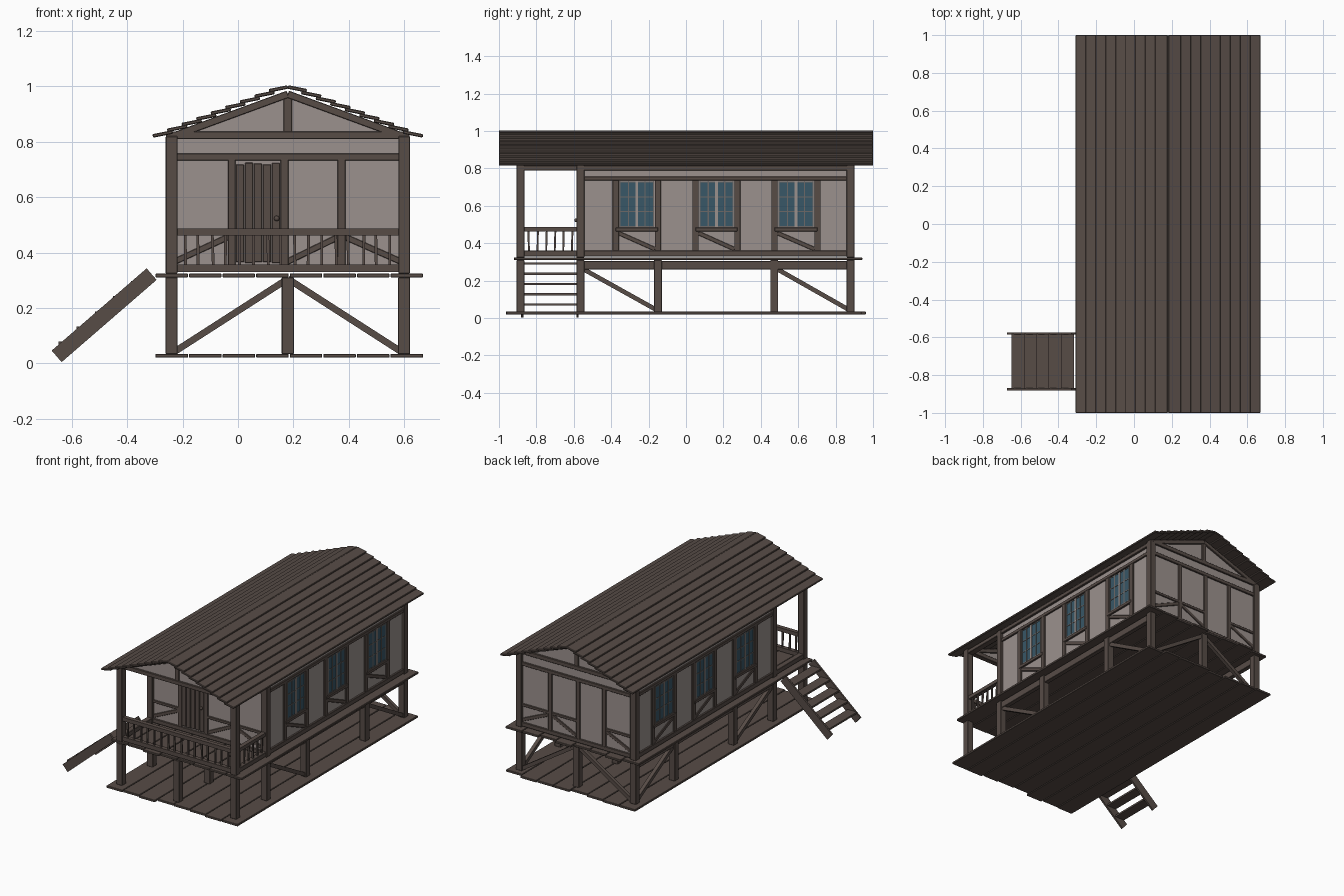
import bpy, bmesh, random
from mathutils import Vector, Matrix

random.seed(4)
if "Cube" in bpy.data.objects:
    bpy.data.objects.remove(bpy.data.objects["Cube"])


def material(name, rgb):
    m = bpy.data.materials.new(name)
    m.use_nodes = True
    m.diffuse_color = (*rgb, 1)
    m.node_tree.nodes["Principled BSDF"].inputs["Base Color"].default_value = (*rgb, 1)
    return m


WOOD = material("dark brown wood", (0.095, 0.072, 0.062))
PLASTER = material("warm grey plaster", (0.33, 0.285, 0.27))
GLASS = material("blue glass", (0.04, 0.095, 0.135))
MUNTIN = material("grey window bars", (0.15, 0.14, 0.135))

X, Y = Vector((1, 0, 0)), Vector((0, 1, 0))
CX = 0.18                     # house axis
LEFT, RIGHT = -0.24, 0.60     # wall planes
PORCH, FRONT, BACK = -0.885, -0.565, 0.88


class Part:
    """Collects bars and boxes into one named object."""

    def __init__(self, name, mat, bevel=0.0):
        self.name, self.mat, self.bevel = name, mat, bevel
        self.bm = bmesh.new()

    def box(self, x0, x1, y0, y1, z0, z1):
        size = Matrix.Diagonal((x1 - x0, y1 - y0, z1 - z0, 1))
        mid = Matrix.Translation(((x0 + x1) / 2, (y0 + y1) / 2, (z0 + z1) / 2))
        bmesh.ops.create_cube(self.bm, size=1, matrix=mid @ size)

    def bar(self, a, b, width, depth, side):
        """Straight bar from a to b; depth is measured along the side axis."""
        a, b = Vector(a), Vector(b)
        d = b - a
        n = d.normalized().cross(side)
        m = Matrix((side * depth, n * width, d)).transposed().to_4x4()
        m.translation = (a + b) / 2
        bmesh.ops.create_cube(self.bm, size=1, matrix=m)

    def prism(self, outline, y0, y1):
        face = self.bm.faces.new([self.bm.verts.new((x, y0, z)) for x, z in outline])
        out = bmesh.ops.extrude_face_region(self.bm, geom=[face])["geom"]
        moved = [v for v in out if isinstance(v, bmesh.types.BMVert)]
        bmesh.ops.translate(self.bm, verts=moved, vec=(0, y1 - y0, 0))

    def done(self):
        bmesh.ops.recalc_face_normals(self.bm, faces=self.bm.faces)
        mesh = bpy.data.meshes.new(self.name)
        self.bm.to_mesh(mesh)
        self.bm.free()
        mesh.materials.append(self.mat)
        ob = bpy.data.objects.new(self.name, mesh)
        bpy.context.collection.objects.link(ob)
        if self.bevel:
            mod = ob.modifiers.new("worn edges", "BEVEL")
            mod.width, mod.segments = self.bevel, 1
        return ob


# Plank decks with uneven board ends
def deck(name, z, y0, y1, count=8):
    p = Part(name, WOOD, 0.002)
    step = 0.97 / count
    for i in range(count):
        x = -0.30 + i * step
        p.box(x + 0.002, x + step - 0.002, y0 + random.uniform(0, 0.03),
              y1 - random.uniform(0, 0.03), z, z + 0.014)
    p.done()


deck("ground_deck", 0.02, -0.965, 0.965)
deck("house_floor", 0.31, -0.93, 0.945)

# Stilts, floor beams and stilt braces
p = Part("stilts", WOOD, 0.002)
for x in (LEFT, CX, RIGHT):
    for y in (PORCH, FRONT, -0.15, 0.472, BACK):
        p.box(x - 0.022, x + 0.022, y - 0.021, y + 0.021, 0.034, 0.31)
p.done()
p = Part("floor_beams", WOOD, 0.002)
for x in (LEFT, RIGHT):
    p.box(x - 0.015, x + 0.015, FRONT, BACK, 0.26, 0.305)
p.done()
p = Part("stilt_braces", WOOD)
for x in (LEFT, RIGHT):
    for a, b in ((FRONT, -0.15), (0.472, BACK)):
        p.bar((x, a + 0.01, 0.265), (x, b - 0.01, 0.045), 0.024, 0.024, X)
for x in (LEFT, RIGHT):
    p.bar((CX, BACK, 0.305), (x, BACK, 0.035), 0.024, 0.024, Y)
p.done()

# Corner posts
p = Part("corner_posts", WOOD, 0.002)
for x in (LEFT, RIGHT):
    for y in (PORCH, FRONT, BACK):
        p.box(x - 0.021, x + 0.021, y - 0.021, y + 0.021, 0.324, 0.82)
p.done()

# Plaster walls and gables
p = Part("plaster_walls", PLASTER)
for x in (LEFT, RIGHT):
    p.box(x - 0.006, x + 0.006, FRONT, BACK, 0.33, 0.83)
for y in (FRONT, BACK):
    p.box(LEFT, RIGHT, y - 0.006, y + 0.006, 0.33, 0.83)
p.done()
p = Part("plaster_gables", PLASTER)
for y in (PORCH, BACK):
    p.prism([(LEFT, 0.82), (RIGHT, 0.82), (CX, 0.975)], y - 0.006, y + 0.006)
p.done()

# Gable timbers: tie beam, rafters and king post
p = Part("gable_timbers", WOOD, 0.002)
for y in (PORCH, BACK):
    p.box(LEFT - 0.02, RIGHT + 0.02, y - 0.017, y + 0.017, 0.81, 0.837)
    p.box(CX - 0.015, CX + 0.015, y - 0.014, y + 0.014, 0.83, 0.975)
    for x in (LEFT, RIGHT):
        p.bar((x, y, 0.818), (CX, y, 0.972), 0.026, 0.034, Y)
p.done()

# Side wall framing
p = Part("side_wall_timbers", WOOD, 0.002)
STUDS = (-0.376, -0.15, 0.051, 0.275, 0.473, 0.703)
BAYS = list(zip(STUDS[::2], STUDS[1::2]))
for x in (LEFT, RIGHT):
    p.box(x - 0.02, x + 0.02, PORCH, BACK, 0.79, 0.815)
    p.box(x - 0.016, x + 0.016, FRONT, BACK, 0.735, 0.757)
    p.box(x - 0.018, x + 0.018, PORCH, BACK, 0.33, 0.36)
    for y in STUDS:
        p.box(x - 0.015, x + 0.015, y - 0.017, y + 0.017, 0.35, 0.745)
    for a, b in BAYS:
        p.box(x - 0.018, x + 0.018, a, b, 0.464, 0.484)
        p.bar((x, a + 0.015, 0.455), (x, b - 0.015, 0.368), 0.022, 0.024, X)
p.done()

# Front and back wall framing
p = Part("end_wall_timbers", WOOD, 0.002)
for y in (FRONT, BACK):
    p.box(LEFT, RIGHT, y - 0.016, y + 0.016, 0.733, 0.757)
    p.box(LEFT, RIGHT, y - 0.016, y + 0.016, 0.33, 0.357)
    for x in (-0.023, 0.168, 0.374):
        p.box(x - 0.014, x + 0.014, y - 0.015, y + 0.015, 0.35, 0.74)
    for a, b in ((LEFT, -0.023), (0.168, 0.374), (RIGHT, 0.374)):
        p.box(min(a, b), max(a, b), y - 0.014, y + 0.014, 0.462, 0.48)
        p.bar((a, y, 0.362), (b, y, 0.462), 0.022, 0.024, Y)
p.done()

# Windows: two glazed leaves with bars per bay
glass = Part("window_glass", GLASS)
bars = Part("window_bars", MUNTIN)
mullions = Part("window_mullions", PLASTER)
for x in (LEFT, RIGHT):
    for a, b in BAYS:
        mid, lo, hi = (a + b) / 2, a + 0.024, b - 0.024
        glass.box(x - 0.010, x + 0.010, lo, hi, 0.488, 0.73)
        mullions.box(x - 0.014, x + 0.014, mid - 0.007, mid + 0.007, 0.488, 0.73)
        for y in (lo, (lo + mid) / 2, (mid + hi) / 2, hi):
            bars.box(x - 0.013, x + 0.013, y - 0.003, y + 0.003, 0.486, 0.732)
        for i in range(4):
            z = 0.49 + i * 0.079
            bars.box(x - 0.012, x + 0.012, lo, hi, z - 0.003, z + 0.003)
for part in (glass, bars, mullions):
    part.done()

# Plank door with knob
p = Part("door", WOOD, 0.002)
for i in range(5):
    x = -0.008 + i * 0.0325
    p.box(x, x + 0.03, FRONT - 0.013, FRONT, 0.358 + random.uniform(0, 0.008),
          0.728 - random.uniform(0, 0.012))
p.done()
p = Part("door_knob", WOOD)
bmesh.ops.create_uvsphere(p.bm, u_segments=12, v_segments=8, radius=0.01,
                          matrix=Matrix.Translation((0.14, FRONT - 0.022, 0.523)))
p.done()

# Porch railing on the front and the right-hand side of the deck
p = Part("porch_railing", WOOD)
p.box(LEFT, RIGHT, PORCH - 0.014, PORCH + 0.014, 0.462, 0.487)
p.box(LEFT, RIGHT, PORCH - 0.014, PORCH + 0.014, 0.33, 0.357)
p.box(RIGHT - 0.014, RIGHT + 0.014, PORCH, FRONT, 0.464, 0.487)
for i in range(1, 17):
    x = LEFT + i * (RIGHT - LEFT) / 17 + random.uniform(-0.004, 0.004)
    p.bar((x, PORCH, 0.35), (x + random.uniform(-0.004, 0.004), PORCH, 0.465), 0.01, 0.01, Y)
for i in range(1, 7):
    y = PORCH + i * (FRONT - PORCH) / 7
    p.bar((RIGHT, y, 0.35), (RIGHT, y + random.uniform(-0.004, 0.004), 0.465), 0.01, 0.01, X)
p.done()

# Lapped roof boards, mirrored about the ridge
p = Part("roof_boards", WOOD, 0.003)
for s in (-1, 1):
    for i in range(9):
        d, z = 0.488 - i * 0.0525, 0.821 + i * 0.0204
        inner = max(d - 0.072, 0)
        p.bar((CX + s * d, 0, z), (CX + s * inner, 0, z + (d - inner) * 0.2), 0.013, 2.0, Y)
p.done()

# Stairs
p = Part("stair_stringers", WOOD)
for y in (-0.875, -0.58):
    p.bar((-0.655, y, 0.025), (-0.312, y, 0.322), 0.055, 0.012, Y)
p.done()
p = Part("stair_treads", WOOD)
for i in range(5):
    x, z = -0.648 + i * 0.0655, 0.072 + i * 0.0548
    p.box(x, x + 0.068, -0.872, -0.583, z - 0.006, z + 0.006)
p.done()
